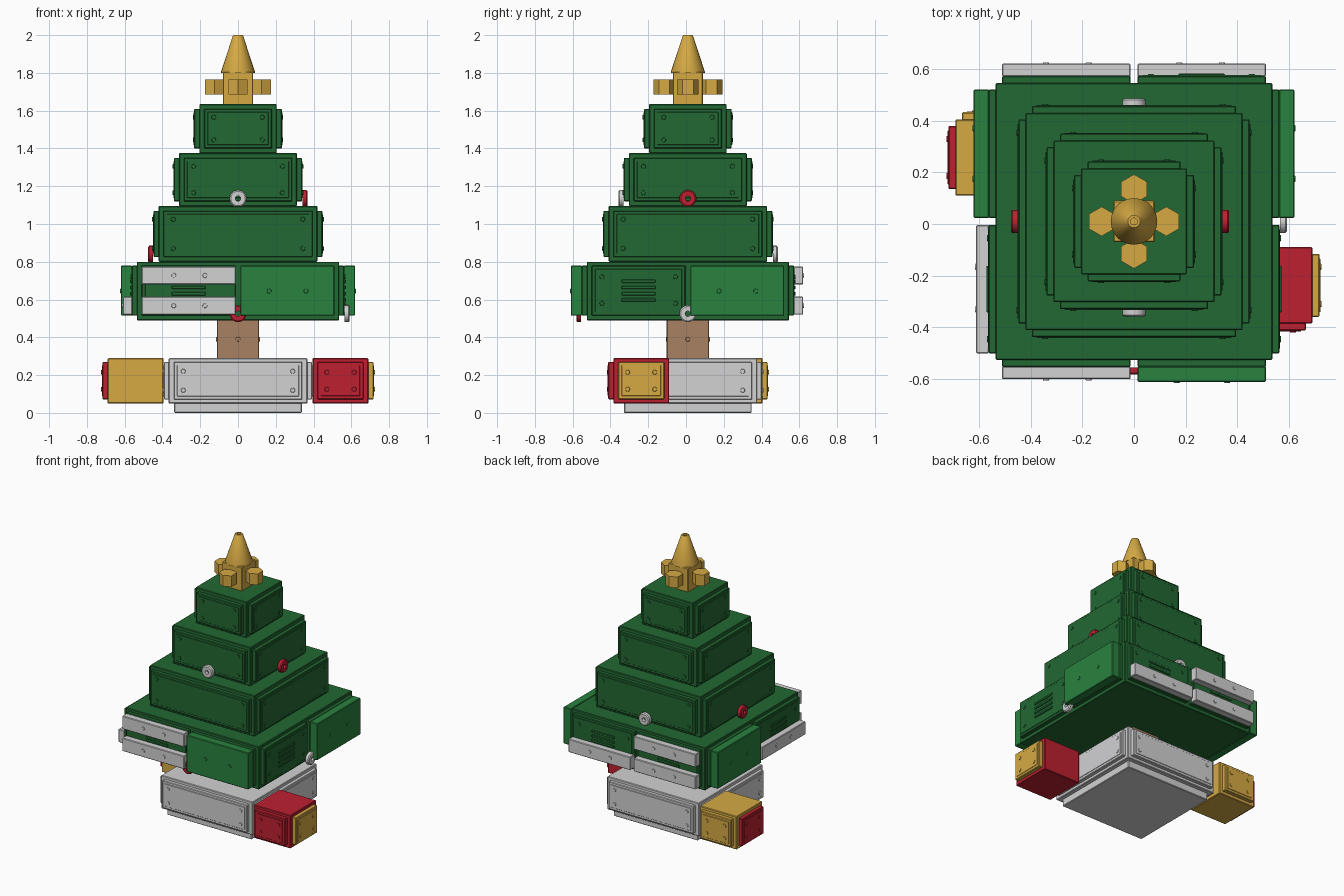
import bpy, bmesh
from math import pi
from mathutils import Matrix

old = bpy.data.objects.get("Cube")
if old:
    bpy.data.objects.remove(old, do_unlink=True)

CY = 0.01                       # shared centre line of the stacked blocks


def srgb(code):
    vals = [int(code[i:i + 2], 16) / 255 for i in (0, 2, 4)]
    return tuple(((v + 0.055) / 1.055) ** 2.4 for v in vals) + (1,)


def material(name, code):
    m = bpy.data.materials.new(name)
    m.use_nodes = True
    m.diffuse_color = srgb(code)
    m.node_tree.nodes["Principled BSDF"].inputs["Base Color"].default_value = m.diffuse_color
    return m


GREEN = material("dark_green", "226832")
LEAF = material("bright_green", "29823E")
WHITE = material("pale_grey", "D2D2D4")
RED = material("red", "BE2030")
GOLD = material("gold", "D6AA44")
BROWN = material("brown", "A88262")


def finish(bm, name, mat, side=0, centre=(0, CY), smooth=False):
    """Turn the bmesh to one of four sides (front, +x, back, -x) and link it."""
    bm.transform(Matrix.Translation((*centre, 0)) @ Matrix.Rotation(side * pi / 2, 4, 'Z'))
    bmesh.ops.recalc_face_normals(bm, faces=bm.faces)
    me = bpy.data.meshes.new(name)
    bm.to_mesh(me)
    bm.free()
    me.materials.append(mat)
    ob = bpy.data.objects.new(name, me)
    bpy.context.collection.objects.link(ob)
    if smooth:
        bpy.ops.object.select_all(action='DESELECT')
        ob.select_set(True)
        bpy.context.view_layer.objects.active = ob
        bpy.ops.object.shade_smooth_by_angle(angle=pi / 5)
    return ob


def add_box(bm, x, y, z, bevel=0.004):
    """Box from (min, max) ranges, with lightly chamfered edges."""
    size = [b - a for a, b in (x, y, z)]
    mid = [(a + b) / 2 for a, b in (x, y, z)]
    part = bmesh.new()
    bmesh.ops.create_cube(part, size=1, matrix=Matrix.Translation(mid) @ Matrix.Diagonal((*size, 1)))
    if bevel:
        bmesh.ops.bevel(part, geom=part.edges[:], offset=bevel, segments=1, affect='EDGES')
    tmp = bpy.data.meshes.new("tmp")
    part.to_mesh(tmp)
    part.free()
    bm.from_mesh(tmp)
    bpy.data.meshes.remove(tmp)


def block(name, mat, half, z, centre=(0, CY)):
    bm = bmesh.new()
    add_box(bm, (-half, half), (-half, half), z)
    return finish(bm, name, mat, 0, centre)


def add_rivet(bm, u, d, z):
    bmesh.ops.create_cone(bm, cap_ends=True, segments=12, radius1=0.014, radius2=0.011, depth=0.008,
                          matrix=Matrix.Translation((u, -d, z)) @ Matrix.Rotation(pi / 2, 4, 'X'))


def plate(name, mat, side, u, d, z, rivets=(), step=True, vents=False, centre=(0, CY)):
    """Riveted plate: u runs along the side, d outwards from the centre."""
    bm = bmesh.new()
    rim = 0.018 if step else 0
    add_box(bm, u, (-d[1] + rim / 6, -d[0]), z)
    if step:
        add_box(bm, (u[0] + rim, u[1] - rim), (-d[1], -d[0]), (z[0] + rim, z[1] - rim), 0.002)
    for ru, rz in rivets:
        add_rivet(bm, ru, d[1], rz)
    if vents:
        mid = sum(u) / 2
        for i in range(4):
            zc = sum(z) / 2 + (i - 1.5) * 0.033
            add_box(bm, (mid - 0.09, mid + 0.09), (-d[1] - 0.006, -d[0]), (zc - 0.009, zc + 0.009), 0.003)
    return finish(bm, name, mat, side, centre)


def corners(us, zs):
    return [(u, z) for u in us for z in zs]


def bauble(name, mat, side, d, z):
    """Flat ring with a hole through the middle."""
    bm = bmesh.new()
    profile = [(0.014, 0), (0.045, 0), (0.045, 0.02), (0.038, 0.026), (0.014, 0.026)]
    vs = [bm.verts.new((r, -d - out, 0)) for r, out in profile]
    es = [bm.edges.new((vs[i], vs[(i + 1) % len(vs)])) for i in range(len(vs))]
    bmesh.ops.spin(bm, geom=vs + es, cent=(0, 0, 0), axis=(0, 1, 0), angle=2 * pi, steps=20)
    bmesh.ops.remove_doubles(bm, verts=bm.verts, dist=0.0005)
    bmesh.ops.translate(bm, verts=bm.verts, vec=(0, 0, z))
    return finish(bm, name, mat, side, smooth=True)


# Base and trunk
block("base_foot", WHITE, 0.338, (0, 0.06))
block("base_block", WHITE, 0.367, (0.05, 0.29))
block("trunk", BROWN, 0.112, (0.28, 0.50))
for s in range(4):
    plate("base_panel", WHITE, s, (-0.34, 0.34), (0.36, 0.395), (0.07, 0.27),
          corners((-0.29, 0.29), (0.12, 0.22)))
    bm = bmesh.new()
    add_rivet(bm, 0, 0.112, 0.39)
    finish(bm, "trunk_rivet", BROWN, s)

# Gift boxes beside the base, each with a coloured end plate
for word, body, end, sign in (("red", RED, GOLD, 1), ("gold", GOLD, RED, -1)):
    c = (0.5425 * sign, CY - 0.247 * sign)
    turn = 0 if sign > 0 else 2
    block(word + "_gift", body, 0.1475, (0.05, 0.29), c)
    spots = corners((-0.072, 0.072), (0.125, 0.215))
    plate(word + "_gift_panel", body, turn, (-0.122, 0.122), (0.14, 0.178), (0.072, 0.27), spots, centre=c)
    plate(word + "_gift_end", end, turn + 1, (-0.122, 0.122), (0.14, 0.178), (0.072, 0.27), spots, centre=c)

# Foliage tiers: half width, z range
tiers = [(0.535, 0.49, 0.80), (0.42, 0.80, 1.095), (0.312, 1.095, 1.375), (0.205, 1.375, 1.635)]
for n, (half, lo, hi) in enumerate(tiers):
    block("tier_%d" % (n + 1), GREEN, half, (lo, hi))
    if n == 0:
        continue
    for s in range(4):
        w, m, h = half - 0.025, (lo + hi) / 2, (hi - lo) / 2 - 0.07
        plate("tier_panel", GREEN, s, (-w, w), (half - 0.01, half + 0.03), (lo + 0.025, hi - 0.025),
              corners((-w + 0.052, w - 0.052), (m - h, m + h)))

# Bottom tier: each side has two halves with vents, bars or a door
HIGH, LOW = (0.68, 0.775), (0.52, 0.615)
layout = {(0, -1): "both", (0, 1): "door", (1, 1): "door", (1, -1): "vent",
          (2, 1): "both", (2, -1): "low", (3, 1): "low", (3, -1): "door"}
for (s, sign), kind in layout.items():
    u = tuple(sorted((0.013 * sign, 0.51 * sign)))
    plate("vent_panel", GREEN, s, u, (0.52, 0.565), (0.515, 0.78),
          corners((0.065 * sign, 0.455 * sign), (0.58, 0.72)), vents=True)
    if kind == "door":
        plate("door", LEAF, s, u, (0.56, 0.62), (0.515, 0.78),
              [(0.165 * sign, 0.645), (0.36 * sign, 0.645)], step=False)
    for z in {"both": (HIGH, LOW), "low": (LOW,)}.get(kind, ()):
        plate("white_bar", WHITE, s, u, (0.56, 0.61), z,
              [(0.175 * sign, sum(z) / 2), (0.34 * sign, sum(z) / 2)], step=False)

# Baubles
for word, mat, s, d, z in (("white", WHITE, 0, 0.342, 1.135), ("red", RED, 1, 0.342, 1.135),
                           ("white", WHITE, 2, 0.45, 0.84), ("red", RED, 3, 0.45, 0.84),
                           ("red", RED, 0, 0.565, 0.525), ("white", WHITE, 1, 0.565, 0.525)):
    bauble(word + "_bauble", mat, s, d, z)

# Tree topper: cube, four hexagonal knobs and a hollow-tipped spire
block("topper_cube", GOLD, 0.08, (1.63, 1.805))
for x, y in ((1, 0), (-1, 0), (0, 1), (0, -1)):
    bm = bmesh.new()
    bmesh.ops.create_cone(bm, cap_ends=True, segments=6, radius1=0.057, radius2=0.057, depth=0.08,
                          matrix=Matrix.Translation((0.125 * x, 0.125 * y, 1.725)))
    ys = max(v.co.y for v in bm.verts) - 0.125 * y
    if ys < 0.055:              # keep the points facing front and back
        bmesh.ops.rotate(bm, verts=bm.verts, cent=(0.125 * x, 0.125 * y, 0),
                         matrix=Matrix.Rotation(pi / 6, 3, 'Z'))
    finish(bm, "topper_knob", GOLD)

bm = bmesh.new()
vs = [bm.verts.new((r, 0, z)) for r, z in
      ((0, 1.80), (0.09, 1.80), (0.09, 1.806), (0.027, 1.997), (0.024, 2.0), (0.013, 2.0), (0.013, 1.98), (0, 1.98))]
es = [bm.edges.new(pair) for pair in zip(vs, vs[1:])]
bmesh.ops.spin(bm, geom=vs + es, cent=(0, 0, 0), axis=(0, 0, 1), angle=2 * pi, steps=24)
bmesh.ops.remove_doubles(bm, verts=bm.verts, dist=0.0005)
finish(bm, "topper_spire", GOLD, smooth=True)
